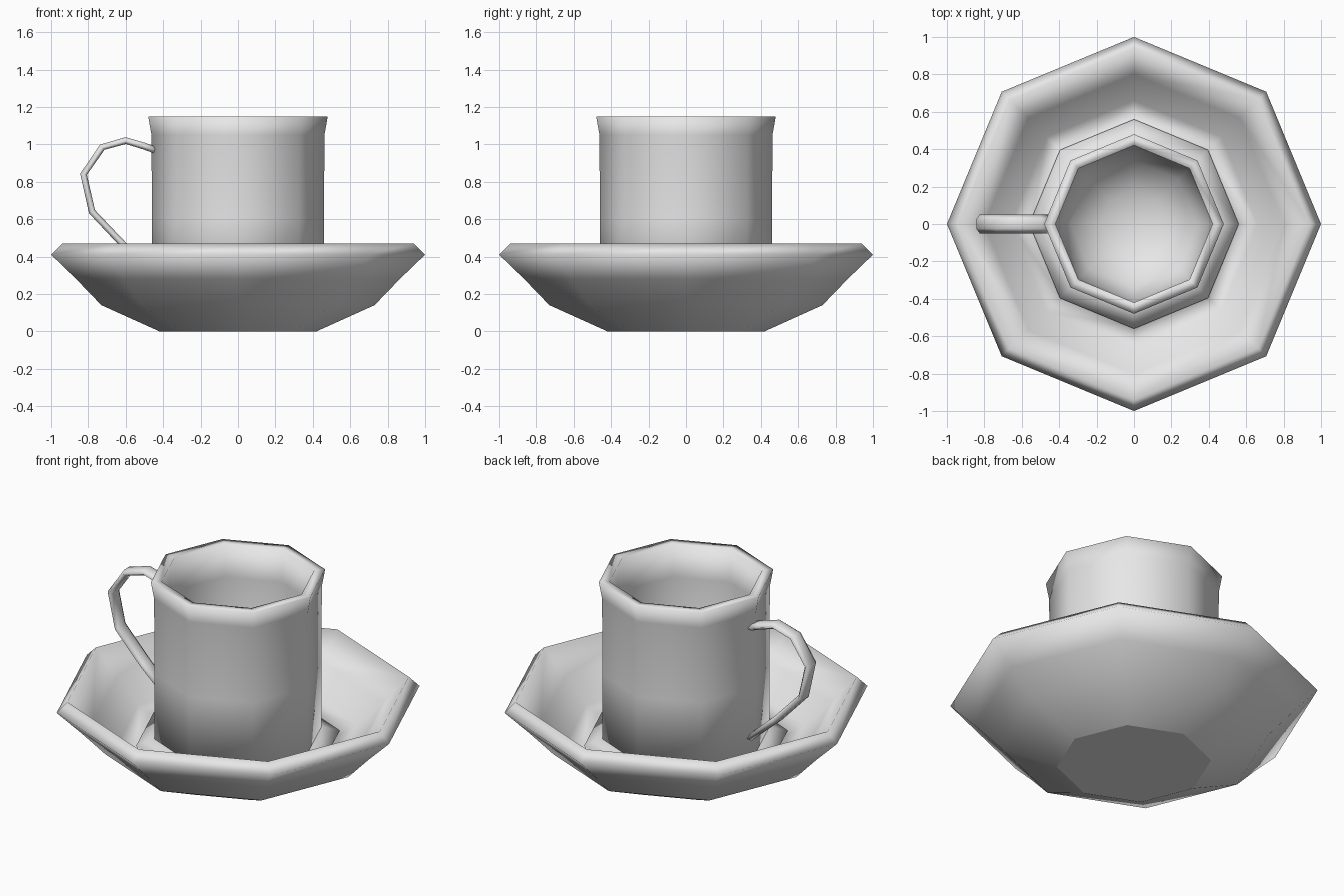
import bpy, bmesh, math
from mathutils import Vector

if "Cube" in bpy.data.objects:
    bpy.data.objects.remove(bpy.data.objects["Cube"], do_unlink=True)

# One plain glaze for every part
GREY = (0.8, 0.8, 0.8, 1)
glaze = bpy.data.materials.new("light_grey_glaze")
glaze.use_nodes = True
glaze.diffuse_color = GREY
glaze.node_tree.nodes["Principled BSDF"].inputs["Base Color"].default_value = GREY


def skin(name, rings, flat_start=False):
    """Join rings of points with quads, cap both ends, shade smooth."""
    bm = bmesh.new()
    loops = [[bm.verts.new(p) for p in ring] for ring in rings]
    n = len(loops[0])
    for a, b in zip(loops, loops[1:]):
        for i in range(n):
            j = (i + 1) % n
            bm.faces.new((a[i], a[j], b[j], b[i]))
    start = bm.faces.new(loops[0][::-1])
    bm.faces.new(loops[-1])
    bmesh.ops.recalc_face_normals(bm, faces=bm.faces)
    for f in bm.faces:
        f.smooth = True
    start.smooth = not flat_start
    mesh = bpy.data.meshes.new(name)
    bm.to_mesh(mesh)
    bm.free()
    mesh.materials.append(glaze)
    obj = bpy.data.objects.new(name, mesh)
    bpy.context.collection.objects.link(obj)
    return obj


def lathe(name, profile, sides=8, flat_start=False):
    """Turn (radius, height) pairs into an eight-sided body."""
    turns = [math.tau * i / sides for i in range(sides)]
    rings = [[(r * math.cos(t), r * math.sin(t), z) for t in turns] for r, z in profile]
    return skin(name, rings, flat_start)


# Saucer: underside, rim, bowl and raised seat for the cup
lathe("saucer", [
    (0.42, 0), (0.73, 0.14), (0.865, 0.28), (1, 0.41), (0.94, 0.47),
    (0.8, 0.33), (0.66, 0.2), (0.55, 0.15), (0.56, 0.18), (0.46, 0.21)],
    flat_start=True)

# Cup: straight wall, flared lip, rounded inside
lathe("cup", [
    (0.46, 0.16), (0.46, 0.6), (0.462, 1.05), (0.48, 1.15), (0.42, 1.15),
    (0.42, 0.95), (0.41, 0.55), (0.34, 0.37), (0.18, 0.28), (0.05, 0.26)])

# Handle: flattened six-sided strap swept along a bent path
path = [Vector((x, 0, z)) for x, z in [
    (-0.445, 0.97), (-0.5, 0.99), (-0.6, 1.02), (-0.725, 0.985), (-0.825, 0.84),
    (-0.78, 0.64), (-0.61, 0.46), (-0.44, 0.31)]]
rings = []
for i, p in enumerate(path):
    tangent = (path[min(i + 1, len(path) - 1)] - path[max(i - 1, 0)]).normalized()
    side = Vector((0, 1, 0))
    out = tangent.cross(side)
    rings.append([p + side * 0.05 * math.cos(t) + out * 0.021 * math.sin(t)
                  for t in (math.tau * k / 6 for k in range(6))])
skin("handle", rings)
